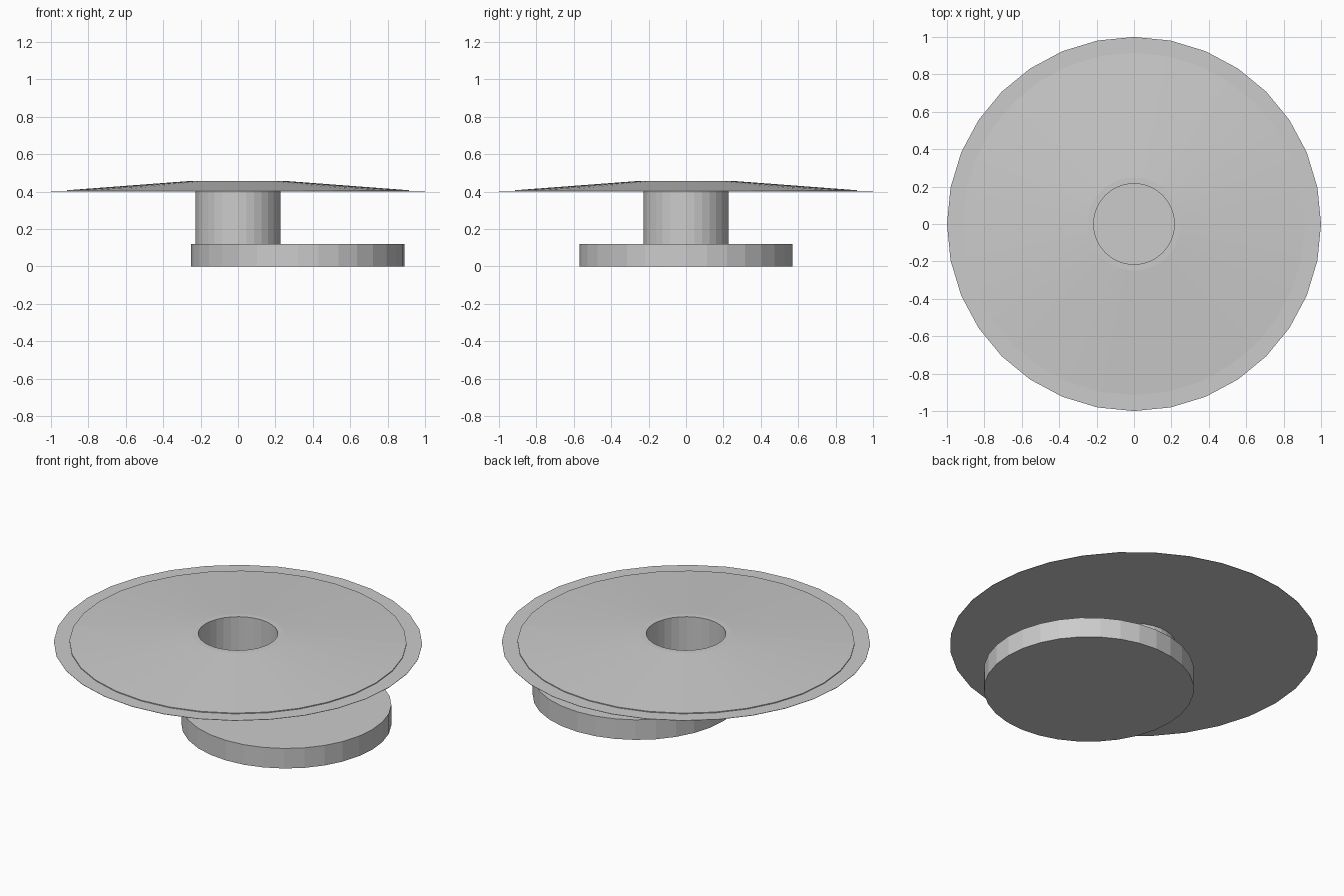
import bpy, bmesh, math

if "Cube" in bpy.data.objects:
    bpy.data.objects.remove(bpy.data.objects["Cube"])

SIDES = 32
grey = bpy.data.materials.new("light grey")
grey.diffuse_color = (0.6, 0.6, 0.6, 1)
grey.use_nodes = True
grey.node_tree.nodes["Principled BSDF"].inputs["Base Color"].default_value = grey.diffuse_color


def lathe(name, profile, centre_x=0.0, closed=False):
    """Spin an (radius, height) profile around z; radius 0 makes a pole."""
    bm = bmesh.new()
    rings = []
    for r, z in profile:
        count = SIDES if r > 0 else 1
        rings.append([bm.verts.new((r * math.cos(2 * math.pi * i / SIDES),
                                    r * math.sin(2 * math.pi * i / SIDES), z))
                      for i in range(count)])
    pairs = list(zip(rings, rings[1:]))
    if closed:
        pairs.append((rings[-1], rings[0]))
    for a, b in pairs:
        for i in range(SIDES):
            j = (i + 1) % SIDES
            corners = [a[i % len(a)], a[j % len(a)], b[j % len(b)], b[i % len(b)]]
            bm.faces.new(list(dict.fromkeys(corners)))
    bmesh.ops.recalc_face_normals(bm, faces=bm.faces)
    mesh = bpy.data.meshes.new(name)
    bm.to_mesh(mesh)
    bm.free()
    mesh.materials.append(grey)
    obj = bpy.data.objects.new(name, mesh)
    obj.location.x = centre_x
    bpy.context.collection.objects.link(obj)
    return obj


# Off-centre round foot
lathe("base", [(0, 0), (0.57, 0), (0.57, 0.12), (0, 0.12)], centre_x=0.32)

# Hollow neck, open at the top down to the foot
lathe("neck", [(0.227, 0.12), (0.227, 0.402), (0.216, 0.402), (0.216, 0.12)], closed=True)

# Wide plate: thin rim, small step, shallow cone and flat collar round the hole
lathe("plate", [(0.216, 0.4), (1.0, 0.4), (1.0, 0.402), (0.915, 0.402),
                (0.915, 0.407), (0.25, 0.457), (0.216, 0.457)], closed=True)
